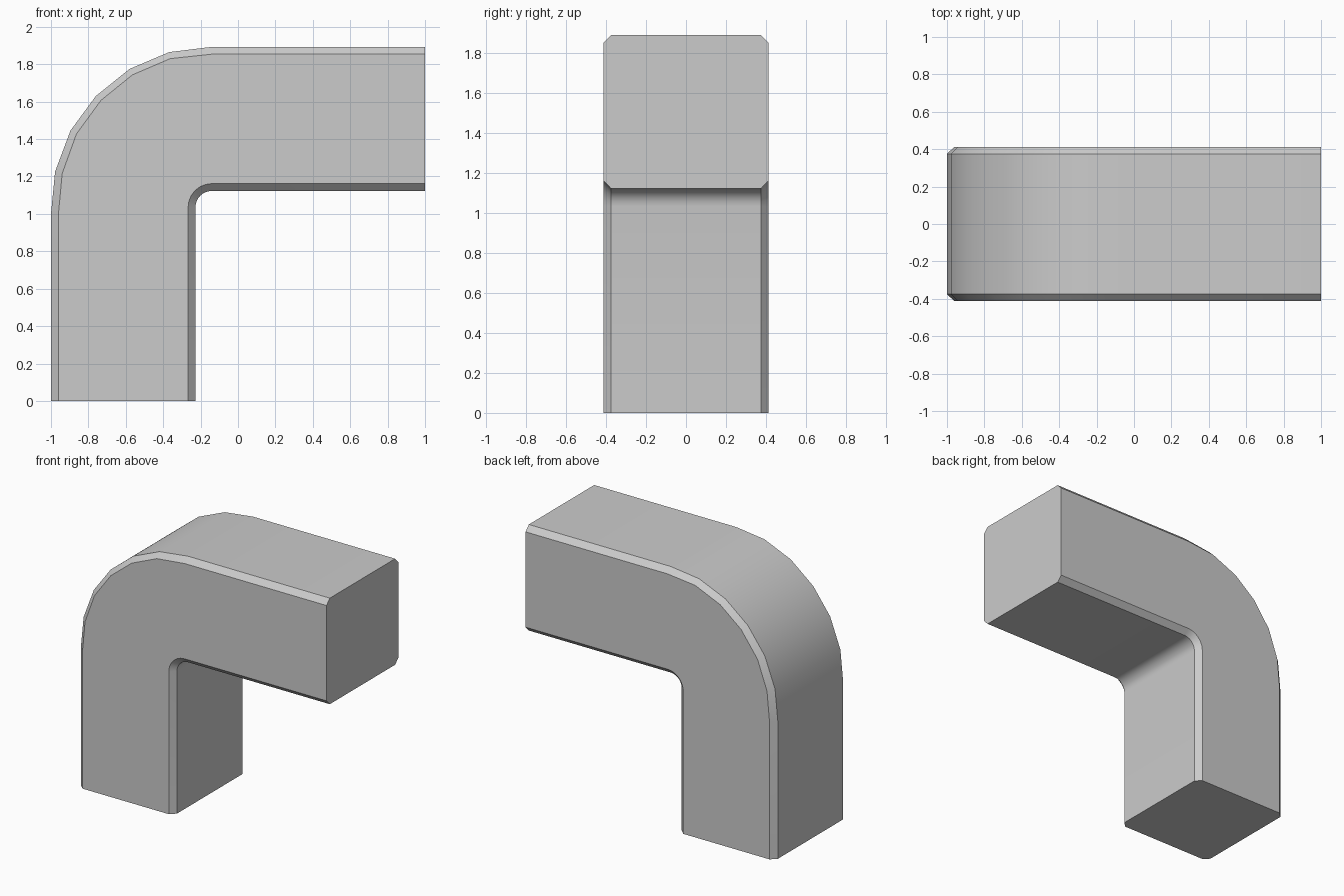
import bpy, bmesh
from math import sin, cos, radians

if "Cube" in bpy.data.objects:
    bpy.data.objects.remove(bpy.data.objects["Cube"])

HALF, FLAT, CH = 0.413, 0.375, 0.04   # half width, half width of flat band, chamfer

# Side profile: outer edge and its inset copy along the bend
outer = [(-1, 0), (-1, 1.0), (-0.978, 1.226), (-0.896, 1.445), (-0.76, 1.63),
         (-0.58, 1.775), (-0.368, 1.865), (-0.14, 1.893), (1, 1.893)]
outer_in = [(-1 + CH, 0), (-1 + CH, 1.0), (-0.94, 1.216), (-0.864, 1.427), (-0.733, 1.607),
            (-0.565, 1.743), (-0.363, 1.83), (-0.14, 1.854), (1, 1.854)]


def inside_edge(r):
    """Inner corner fillet of radius r, with straight ends."""
    cx, cz = -0.14, 1.035
    arc = [(cx - r * cos(radians(15 * i)), cz + r * sin(radians(15 * i))) for i in range(7)]
    return [(arc[0][0], 0)] + arc + [(1, arc[-1][1])]


inner, inner_in = inside_edge(0.088), inside_edge(0.127)

# Sweep a chamfered rectangular section along the bend
bm = bmesh.new()
rings = []
for o, oi, ii, i in zip(outer, outer_in, inner_in, inner):
    half = [(o, FLAT), (oi, HALF), (ii, HALF), (i, FLAT)]
    section = half + [(p, -y) for p, y in reversed(half)]
    rings.append([bm.verts.new((p[0], y, p[1])) for p, y in section])
for a, b in zip(rings, rings[1:]):
    for k in range(8):
        n = (k + 1) % 8
        bm.faces.new((a[k], a[n], b[n], b[k]))
# Flat end caps
bm.faces.new(rings[0])
bm.faces.new(rings[-1])
bmesh.ops.recalc_face_normals(bm, faces=bm.faces)

mesh = bpy.data.meshes.new("elbow_beam")
bm.to_mesh(mesh)
bm.free()
beam = bpy.data.objects.new("elbow_beam", mesh)
bpy.context.collection.objects.link(beam)
bpy.context.view_layer.objects.active = beam
beam.select_set(True)
bpy.ops.object.shade_smooth_by_angle(angle=radians(30))
